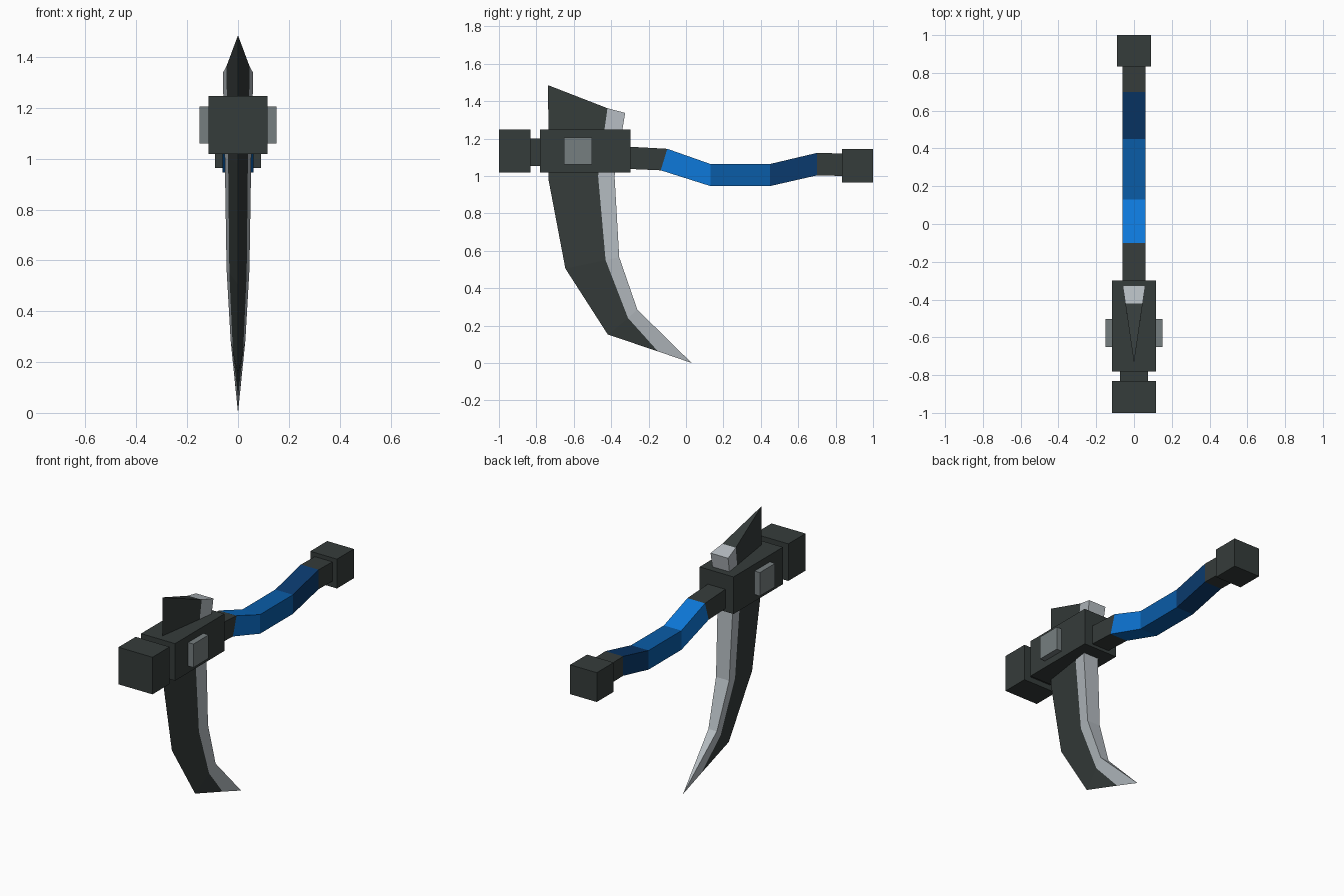
import bpy, bmesh

if "Cube" in bpy.data.objects:
    bpy.data.objects.remove(bpy.data.objects["Cube"])


def material(name, rgb):
    m = bpy.data.materials.new(name)
    m.diffuse_color = (*rgb, 1)
    m.use_nodes = True
    m.node_tree.nodes["Principled BSDF"].inputs["Base Color"].default_value = m.diffuse_color
    return m


DARK = material("charcoal", (0.036, 0.045, 0.043))
EDGE = material("pale steel", (0.46, 0.50, 0.53))
STEEL = material("grey steel", (0.18, 0.21, 0.215))
BLUE_A = material("bright blue", (0.004, 0.19, 0.70))
BLUE_B = material("mid blue", (0.003, 0.107, 0.39))
BLUE_C = material("deep blue", (0.003, 0.042, 0.155))


def finish(name, bm, mats):
    bmesh.ops.recalc_face_normals(bm, faces=bm.faces[:])
    me = bpy.data.meshes.new(name)
    bm.to_mesh(me)
    bm.free()
    for m in mats:
        me.materials.append(m)
    ob = bpy.data.objects.new(name, me)
    bpy.context.collection.objects.link(ob)
    return ob


def box(name, x, y, z, mat):
    """Box from (min, max) ranges."""
    bm = bmesh.new()
    bmesh.ops.create_cube(bm, size=1)
    for v in bm.verts:
        v.co = [r[0] if c < 0 else r[1] for c, r in zip(v.co, (x, y, z))]
    return finish(name, bm, [mat])


# Hammer head, neck, central block and end pommel
box("hammer_face", (-.116, .116), (-1, -.832), (1.018, 1.247), DARK)
box("hammer_neck", (-.073, .073), (-.84, -.77), (1.052, 1.2), DARK)
box("head_block", (-.116, .116), (-.78, -.298), (1.018, 1.247), DARK)
box("pommel", (-.091, .091), (.835, 1), (.964, 1.145), DARK)

# Square bosses on both sides of the block
for side, x in (("left", (-.152, -.11)), ("right", (.11, .152))):
    box(side + "_boss", x, (-.652, -.503), (1.06, 1.205), STEEL)

# Handle: square section swept along a bent path, one colour per segment
W = .06
path = [(-.32, 1.157, -.32, 1.038), (-.1, 1.145, -.135, 1.03),
        (.13, 1.064, .13, .946), (.45, 1.064, .45, .946),
        (.7, 1.123, .7, 1.003), (.84, 1.12, .84, 1.0)]
bm = bmesh.new()
rings = [[bm.verts.new(p) for p in ((-W, ty, tz), (W, ty, tz), (W, by, bz), (-W, by, bz))]
         for ty, tz, by, bz in path]
for i, (a, b) in enumerate(zip(rings, rings[1:])):
    for k in range(4):
        f = bm.faces.new((a[k], a[k - 1], b[k - 1], b[k]))
        f.material_index = (0, 1, 2, 3, 0)[i]
bm.faces.new(rings[0])
bm.faces.new(rings[-1])
finish("handle", bm, [DARK, BLUE_A, BLUE_B, BLUE_C])

# Blade: wedge section (sharp spine, dark cheeks, broad pale inner edge), lofted
# rows: spine y,z | cheek y,z | inner edge y,z | cheek half width | edge half width
rows = [(-.737, 1.485, -.42, 1.362, -.325, 1.337, .046, .06),
        (-.735, .98, -.47, 1.0, -.382, 1.0, .039, .052),
        (-.645, .505, -.43, .55, -.357, .565, .034, .045),
        (-.418, .152, -.31, .24, -.26, .285, .02, .029)]
bm = bmesh.new()
secs = []
for sy, sz, cy, cz, ey, ez, cw, ew in rows:
    secs.append([bm.verts.new(p) for p in (
        (0, sy, sz), (cw, cy, cz), (ew, ey, ez), (-ew, ey, ez), (-cw, cy, cz))])
colour = (0, 1, 1, 1, 0)
for a, b in zip(secs, secs[1:]):
    for k in range(5):
        n = (k + 1) % 5
        bm.faces.new((a[k], a[n], b[n], b[k])).material_index = colour[k]
# Top cap
s, c, e, e2, c2 = secs[0]
bm.faces.new((s, c, c2))
bm.faces.new((c, e, e2, c2)).material_index = 1
# Tip: cheeks run out on the spine, the pale edge continues to the point
s, c, e, e2, c2 = secs[-1]
run = bm.verts.new((0, -.15, .062))
tip = bm.verts.new((0, .03, 0))
for ck, ed in ((c, e), (c2, e2)):
    bm.faces.new((s, ck, run))
    bm.faces.new((ck, ed, tip, run)).material_index = 1
bm.faces.new((e, e2, tip)).material_index = 1
finish("blade", bm, [DARK, EDGE])
